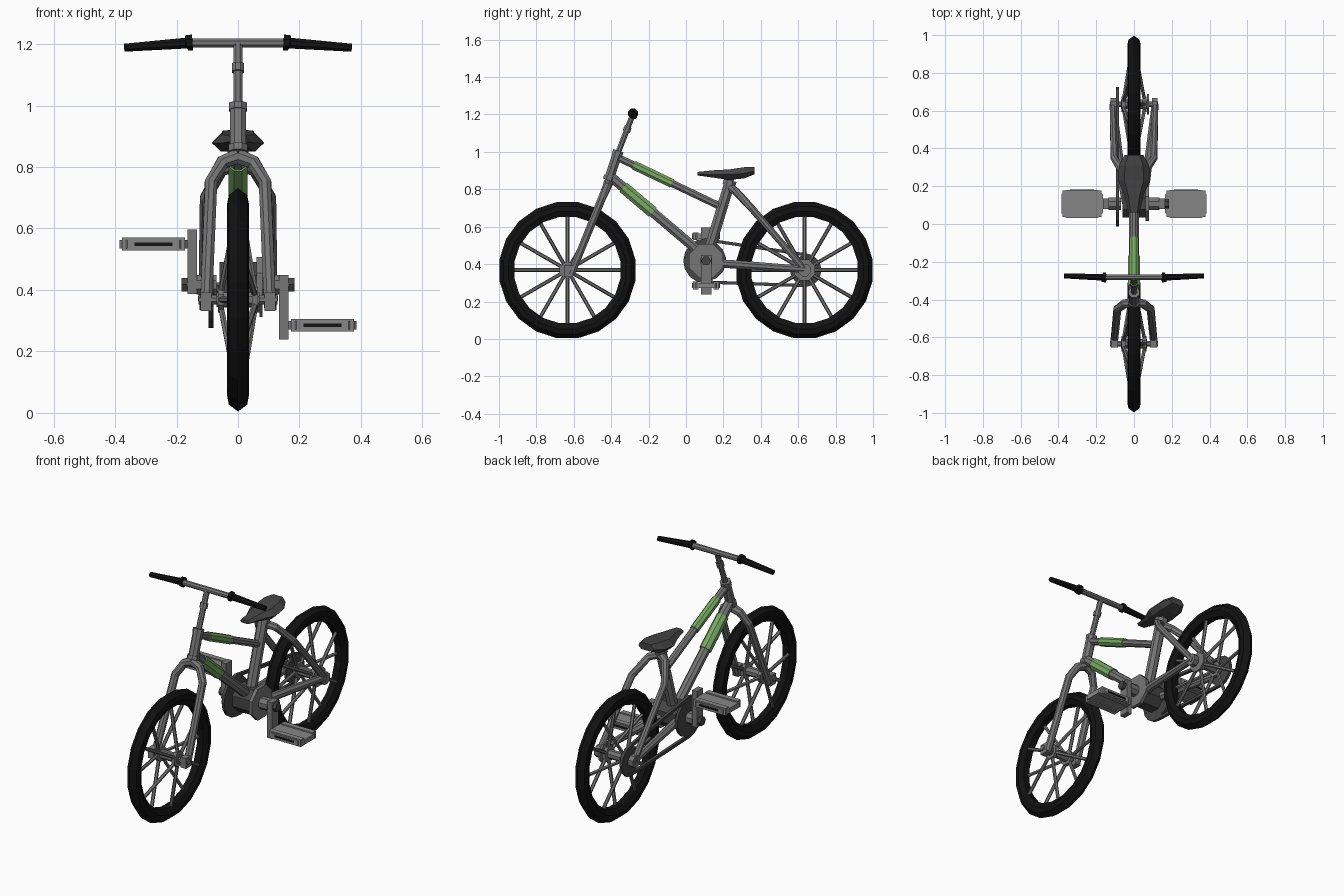
import bpy, bmesh, math
from mathutils import Vector

if "Cube" in bpy.data.objects:
    bpy.data.objects.remove(bpy.data.objects["Cube"])

def mat(name, c):
    m = bpy.data.materials.new(name)
    m.diffuse_color = (*c, 1)
    m.use_nodes = True
    m.node_tree.nodes["Principled BSDF"].inputs["Base Color"].default_value = m.diffuse_color
    return m

GREY = mat("frame grey", (0.18, 0.18, 0.18))
LIGHT = mat("pedal grey", (0.24, 0.24, 0.24))
DARK = mat("dark grey", (0.06, 0.06, 0.06))
BLACK = mat("rubber black", (0.006, 0.006, 0.006))
GREEN = mat("green", (0.19, 0.40, 0.13))

def finish(bm, name, m):
    bmesh.ops.recalc_face_normals(bm, faces=bm.faces)
    me = bpy.data.meshes.new(name)
    bm.to_mesh(me)
    bm.free()
    me.materials.append(m)
    ob = bpy.data.objects.new(name, me)
    bpy.context.collection.objects.link(ob)
    return ob

def loft(name, rings, m, closed=False):
    bm = bmesh.new()
    R = [[bm.verts.new(p) for p in r] for r in rings]
    n = len(R[0])
    for i in range(len(R) if closed else len(R) - 1):
        a, b = R[i], R[(i + 1) % len(R)]
        for j in range(n):
            k = (j + 1) % n
            bm.faces.new((a[j], a[k], b[k], b[j]))
    if not closed:
        bm.faces.new(R[0])
        bm.faces.new(R[-1])
    return finish(bm, name, m)

def tube(name, pts, rad, m, n=8, ref=(1, 0, 0), closed=False):
    """Sweep an n-sided ring along points; rad is one radius or one per point."""
    P = [Vector(p) for p in pts]
    N = len(P)
    rad = rad if isinstance(rad, (list, tuple)) else [rad] * N
    rings = []
    for i, p in enumerate(P):
        prev = P[i - 1] if (i or closed) else None
        nxt = P[(i + 1) % N] if (i < N - 1 or closed) else None
        t = Vector()
        if prev is not None:
            t += (p - prev).normalized()
        if nxt is not None:
            t += (nxt - p).normalized()
        t.normalize()
        r = Vector(ref)
        u = (r - t * r.dot(t)).normalized()
        v = t.cross(u)
        ang = [(j + 0.5) * 2 * math.pi / n for j in range(n)]
        rings.append([p + rad[i] * (math.cos(a) * u + math.sin(a) * v) for a in ang])
    return loft(name, rings, m, closed)

def disc(name, x0, x1, y, z, r, m, n=8):
    return tube(name, [(x0, y, z), (x1, y, z)], r, m, n, ref=(0, 0, 1))

def box(name, c, s, m):
    bm = bmesh.new()
    bmesh.ops.create_cube(bm, size=1)
    for v in bm.verts:
        v.co = Vector(c) + Vector(v.co[i] * s[i] for i in range(3))
    return finish(bm, name, m)

def lerp(a, b, t):
    return tuple(Vector(a).lerp(Vector(b), t))

# ---- wheels: tyre, hub, spokes
WZ, WY = 0.368, 0.634
def wheel(label, y):
    prof = [(0, .368), (.03, .345), (.035, .318), (.02, .287), (-.02, .287), (-.035, .318), (-.03, .345)]
    rings = []
    for i in range(20):
        a = (i + .5) * math.pi / 10
        rings.append([(x, y + r * math.cos(a), WZ + r * math.sin(a)) for x, r in prof])
    loft(label + "_tyre", rings, BLACK, True)
    disc(label + "_hub", -.07, .07, y, WZ, .026, GREY)
    disc(label + "_axle", -.128, .128, y, WZ, .016, GREY)
    for s in (-1, 1):
        disc(label + "_hub_flange", s * .045, s * .065, y, WZ, .045, GREY)
    for i in range(12):
        a = i * math.pi / 6
        s = 1 if i % 2 else -1
        c, d = math.cos(a), math.sin(a)
        tube(label + "_spoke", [(s * .055, y + .03 * c, WZ + .03 * d), (s * .01, y + .3 * c, WZ + .3 * d)],
             .01, GREY, 6)
wheel("front", -WY)
wheel("rear", WY)

# ---- main frame tubes with green sleeves
head_lo, head_hi = (0, -.412, .855), (0, -.365, .995)
top_a, top_b = (0, -.375, .975), (0, .18, .71)
down_a, down_b = (0, -.405, .87), (0, .09, .45)
seat_a, seat_b = (0, .107, .42), (0, .235, .84)
tube("head_tube", [head_lo, head_hi], .028, GREY)
tube("head_lower_collar", [lerp(head_lo, head_hi, -.05), lerp(head_lo, head_hi, .1)], .034, GREY)
tube("head_upper_collar", [lerp(head_lo, head_hi, .92), lerp(head_lo, head_hi, 1.08)], .031, GREY)
tube("top_tube", [top_a, top_b], .021, GREY)
tube("top_tube_sleeve", [lerp(top_a, top_b, .17), lerp(top_a, top_b, .54)], .026, GREEN)
tube("down_tube", [down_a, down_b], .028, GREY)
tube("down_tube_sleeve", [lerp(down_a, down_b, .14), lerp(down_a, down_b, .46)], .034, GREEN)
tube("seat_tube", [seat_a, seat_b], .031, GREY)
tube("seat_clamp", [lerp(seat_a, seat_b, .95), lerp(seat_a, seat_b, 1.02)], .037, GREY)
tube("seat_post", [seat_b, (0, .243, .875)], .02, GREY)

# ---- front fork, rear stays
for s in (-1, 1):
    tube("fork_leg", [(0, -.415, .835), (s * .05, -.422, .815), (s * .088, -.45, .75), (s * .104, -.615, .345)],
         [.026, .024, .022, .021], GREY, ref=(0, 1, 0))
    box("fork_dropout", (s * .104, -.628, .362), (.036, .05, .06), GREY)
    tube("seat_stay", [(0, .235, .81), (s * .055, .265, .79), (s * .105, .35, .70), (s * .112, .63, .375)],
         [.024, .022, .02, .018], GREY, ref=(0, 1, 0))
    tube("chain_stay", [(s * .04, .11, .405), (s * .065, .24, .40), (s * .112, .635, .372)],
         [.025, .024, .02], GREY)
    disc("rear_dropout", s * .095, s * .125, WY, WZ, .036, GREY)

# ---- handlebar and grips
bar = (0, -.283, 1.203)
stem_lo = (0, -.365, .99)
tube("stem", [stem_lo, bar], .016, GREY)
tube("stem_collar", [lerp(stem_lo, bar, .56), lerp(stem_lo, bar, .68)], .022, GREY)
disc("handlebar", -.17, .17, bar[1], bar[2], .016, GREY)
for s in (-1, 1):
    tube("grip", [(s * .148, -.283, 1.205), (s * .165, -.283, 1.204), (s * .168, -.282, 1.203),
                  (s * .37, -.275, 1.188)], [.028, .027, .019, .014], BLACK, ref=(0, 0, 1))

# ---- seat: lofted cross-sections (y, half width, bottom, edge, top)
secs = [(.062, .03, .874, .882, .893), (.15, .05, .862, .878, .902), (.23, .085, .85, .878, .906),
        (.31, .08, .858, .885, .918), (.366, .05, .88, .897, .92)]
loft("seat", [[(w * .65, y, b), (w, y, e), (w * .6, y, t), (-w * .6, y, t), (-w, y, e), (-w * .65, y, b)]
              for y, w, b, e, t in secs], DARK)

# ---- crank set, chainring, sprocket and chain (left side)
BY, BZ = .107, .417
disc("crank_housing", -.06, .072, BY, BZ, .08, DARK)
disc("crank_cover", .06, .08, BY, BZ, .098, GREY)
disc("chainring", -.095, -.08, BY, BZ, .108, DARK, 16)
disc("rear_sprocket", -.093, -.08, WY, WZ, .078, DARK, 12)
disc("hub_brake_disc", .07, .08, WY, WZ, .06, GREY)
chain = []
for i in range(9):
    a = math.pi / 2 + i * math.pi / 8
    chain.append((-.0875, BY + .113 * math.cos(a), BZ + .113 * math.sin(a)))
for i in range(7):
    a = -math.pi / 2 + i * math.pi / 6
    chain.append((-.0875, WY + .083 * math.cos(a), WZ + .083 * math.sin(a)))
tube("chain", chain, .012, DARK, 4, closed=True)

for s in (-1, 1):
    pz = BZ - s * .132
    disc("crank_spindle", s * .07, s * .135, BY, BZ, .035, GREY)
    disc("crank_nut", s * .165, s * .184, BY, BZ, .026, DARK, 6)
    box("crank_arm", (s * .149, BY, (BZ + pz) / 2 - s * .008), (.032, .056, .21), GREY)
    # pedal: chamfered plate with raised rails and dark slots
    x0, x1, h, c = .165, .385, .074, .025
    plan = [(x0, -h + c), (x0 + c, -h), (x1 - c, -h), (x1, -h + c),
            (x1, h - c), (x1 - c, h), (x0 + c, h), (x0, h - c)]
    loft("pedal", [[(s * x, BY + y, pz + dz) for x, y in plan] for dz in (-.014, .014)], LIGHT)
    for d in (-1, 1):
        box("pedal_rail", (s * .275, BY + d * .055, pz), (.205, .03, .042), LIGHT)
        box("pedal_slot", (s * .275, BY + d * .074, pz), (.125, .004, .012), BLACK)
